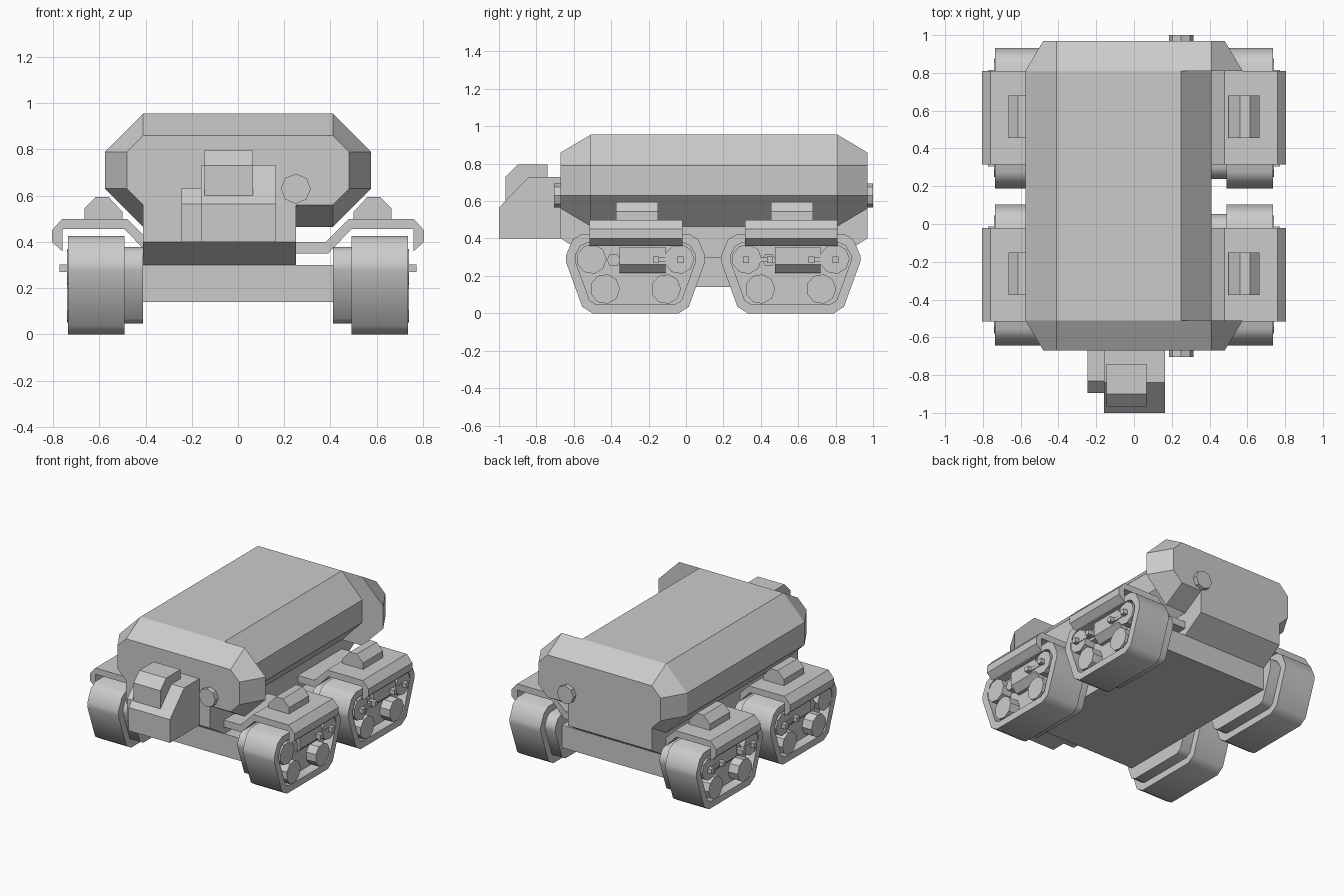
import bpy, bmesh, math

if "Cube" in bpy.data.objects:
    bpy.data.objects.remove(bpy.data.objects["Cube"])


def loft(name, loops, ring=False, mirror=False, smooth=False):
    """Skin equal-length loops; ring joins last to first, otherwise ends are capped."""
    bm = bmesh.new()
    rows = [[bm.verts.new(p) for p in lp] for lp in loops]
    n = len(rows[0])
    pairs = list(zip(rows, rows[1:])) + ([(rows[-1], rows[0])] if ring else [])
    for a, b in pairs:
        for i in range(n):
            j = (i + 1) % n
            bm.faces.new((a[i], a[j], b[j], b[i]))
    if not ring:
        bm.faces.new(rows[0])
        bm.faces.new(rows[-1])
    bmesh.ops.recalc_face_normals(bm, faces=bm.faces)
    me = bpy.data.meshes.new(name)
    bm.to_mesh(me)
    bm.free()
    ob = bpy.data.objects.new(name, me)
    bpy.context.collection.objects.link(ob)
    if smooth:
        bpy.ops.object.select_all(action='DESELECT')
        ob.select_set(True)
        bpy.context.view_layer.objects.active = ob
        bpy.ops.object.shade_smooth_by_angle(angle=math.radians(50))
    if mirror:
        m = ob.modifiers.new("mirror", 'MIRROR')
        m.use_axis[0] = True
    return ob


def at_x(pts, x):
    return [(x, y, z) for y, z in pts]


def at_y(pts, y):
    return [(x, y, z) for x, z in pts]


def prism_x(name, pts, a, b, **kw):
    return loft(name, [at_x(pts, a), at_x(pts, b)], **kw)


def prism_y(name, pts, a, b, **kw):
    return loft(name, [at_y(pts, a), at_y(pts, b)], **kw)


def rect(u0, u1, v0, v1):
    return [(u0, v0), (u1, v0), (u1, v1), (u0, v1)]


def ngon(u, v, r, n):
    return [(u + r * math.cos(2 * math.pi * i / n), v + r * math.sin(2 * math.pi * i / n))
            for i in range(n)]


def sym(half):
    """Mirror a half outline across its first coordinate."""
    return half + [(-u, v) for u, v in reversed(half)]


# Main hull: middle section is narrower on the right than the end caps
prism_y("hull_middle", [(-.41, .955), (.25, .955), (.41, .79), (.41, .63), (.25, .465),
                        (.25, .35), (-.41, .35), (-.41, .465), (-.575, .63), (-.575, .79)], -.51, .81)
outer = sym([(.41, .955), (.575, .79), (.575, .63), (.41, .465)])
inner = sym([(.41, .86), (.48, .79), (.48, .63), (.41, .56)])
for tag, y0, y1 in (("front", -.51, -.67), ("back", .81, .97)):
    loft("hull_cap_" + tag, [at_y(outer, y0), at_y(inner, y1)])

# Lower hull and chassis
prism_x("lower_hull", [(-.67, .58), (-.67, .40), (-.51, .30), (.81, .30), (.97, .40), (.97, .58)], -.41, .25)
prism_x("chassis", rect(-.51, .81, .14, .30), -.41, .41)

# Front head, side box and upper block
prism_x("front_head", [(-.66, .40), (-1, .40), (-1, .565), (-.84, .73), (-.66, .73)], -.16, .165)
prism_x("head_side_box", [(-.66, .40), (-.895, .40), (-.895, .565), (-.83, .63), (-.66, .63)], -.245, -.16)
prism_x("head_top_block", [(-.74, .60), (-.965, .60), (-.965, .73), (-.90, .795), (-.74, .795)], -.145, .065)

# Round knobs front and back
prism_y("knob_front", ngon(.25, .63, .065, 8), -.705, -.66)
prism_y("knob_back", ngon(.25, .63, .065, 8), .96, 1.0)

# Four track pods, mirrored left to right
arm = [(.25, .40), (.38, .40), (.48, .50), (.76, .50), (.805, .45), (.805, .40),
       (.76, .36), (.76, .455), (.49, .455), (.39, .35), (.25, .35)]
bump = [(.50, .49), (.50, .53), (.56, .595), (.615, .595), (.665, .545), (.665, .49)]
track_out = sym([(.23, 0), (.285, .035), (.372, .275), (.372, .31), (.335, .395), (.285, .425)])
track_in = sym([(.21, .048), (.245, .068), (.322, .28), (.322, .31), (.295, .36), (.26, .377)])

for tag, yc in (("front", -.27), ("back", .56)):
    mir = dict(mirror=True)
    o = [(y + yc, z) for y, z in track_out]
    i = [(y + yc, z) for y, z in track_in]
    loft(tag + "_track", [at_x(o, .49), at_x(o, .735), at_x(i, .735), at_x(i, .49)],
         ring=True, mirror=True, smooth=True)
    prism_x(tag + "_track_core", i, .41, .665, mirror=True, smooth=True)
    # Wheels
    for k, (dy, z) in enumerate([(-.235, .29), (-.163, .13), (.163, .13), (.235, .29)]):
        prism_x(f"{tag}_wheel_{k}", ngon(yc + dy, z, .08, 9), .64, .74, **mir)
    prism_x(tag + "_hub", ngon(yc - .117, .285, .038, 6), .64, .72, **mir)
    # Side gearbox with sloped underside
    loft(tag + "_gearbox", [[(x, y, z) for x, z in [(.64, .355), (.735, .355), (.735, .26), (.69, .215), (.64, .215)]]
                            for y in (yc - .085, yc + .16)], **mir)
    # Handle bars with end blocks
    for s in ((1,) if tag == "front" else (-1, 1)):
        c = yc + s * .175
        prism_x(f"{tag}_bar_{s}", rect(c - .08, c + .08, .275, .298), .725, .745, **mir)
        for d in (-.065, .065):
            prism_x(f"{tag}_bar_end_{s}_{d}", rect(c + d - .016, c + d + .016, .27, .303), .66, .772, **mir)
    # Fender with support arm and top bump
    prism_y(tag + "_fender", arm, yc - .245, yc + .25, **mir)
    prism_y(tag + "_fender_bump", bump, yc - .105, yc + .12, **mir)
